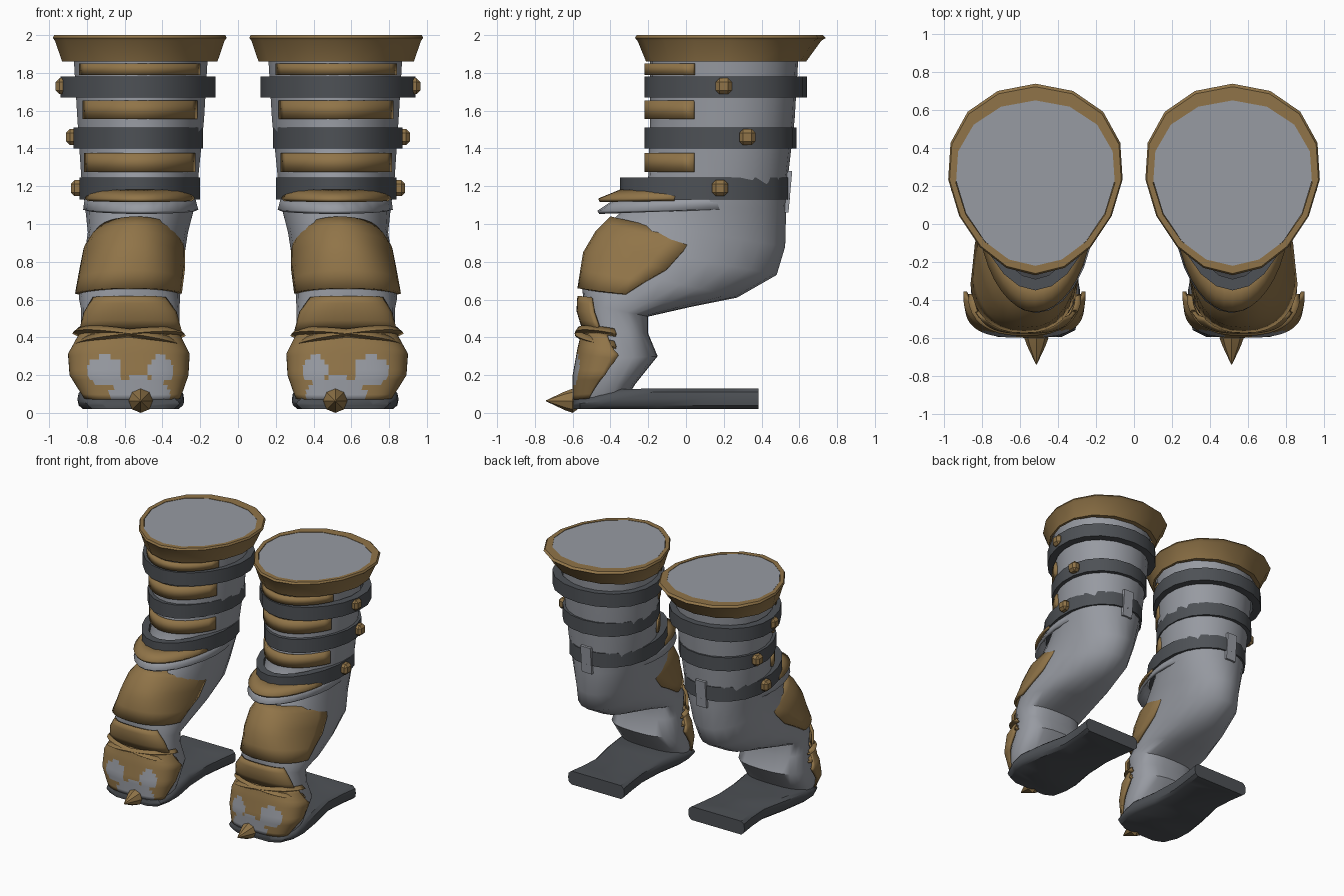
import bpy, bmesh, math
from mathutils import Vector

if "Cube" in bpy.data.objects:
    bpy.data.objects.remove(bpy.data.objects["Cube"])


def material(name, rgb):
    m = bpy.data.materials.new(name)
    m.diffuse_color = (*rgb, 1)
    m.use_nodes = True
    m.node_tree.nodes["Principled BSDF"].inputs["Base Color"].default_value = m.diffuse_color
    return m


GREY = material("grey_cloth", (0.31, 0.325, 0.36))
GOLD = material("old_gold", (0.28, 0.175, 0.065))
DARK = material("dark_leather", (0.075, 0.082, 0.092))


def finish(name, bm, mats, solid=0.0, angle=35, closed=True):
    """Make the object, smooth it and mirror it for the other leg."""
    if closed:
        bmesh.ops.recalc_face_normals(bm, faces=bm.faces[:])
    me = bpy.data.meshes.new(name)
    bm.to_mesh(me)
    bm.free()
    for m in mats:
        me.materials.append(m)
    ob = bpy.data.objects.new(name, me)
    bpy.context.collection.objects.link(ob)
    bpy.ops.object.select_all(action='DESELECT')
    ob.select_set(True)
    bpy.context.view_layer.objects.active = ob
    bpy.ops.object.shade_smooth_by_angle(angle=math.radians(angle))
    if solid:
        s = ob.modifiers.new("thickness", 'SOLIDIFY')
        s.thickness = solid
    mir = ob.modifiers.new("other_leg", 'MIRROR')
    mir.use_mirror_merge = False
    return ob


def power(v, p):
    return math.copysign(abs(v) ** p, v)


def section(fy, fz, by, bz, xc, rx, sq=1.0, ang=180, n=24, egg=0.0, skew=0.0):
    """Egg-shaped section from a front point to a back point, or its front arc."""
    full = ang >= 180
    pts = []
    for k in range(n if full else n + 1):
        t = math.radians(-ang + 2 * ang * k / n)
        c, s = power(math.cos(t), sq), power(math.sin(t), sq)
        f = (1 - c) / 2
        x = rx * s * (1 - egg * c)
        pts.append(Vector((xc + x, fy + (by - fy) * f, fz + (bz - fz) * f + skew * x)))
    return pts


def loft(rings, wrap=True, caps=False, loop=False):
    bm = bmesh.new()
    rows = [[bm.verts.new(p) for p in r] for r in rings]
    n = len(rows[0])
    for i in range(len(rows) if loop else len(rows) - 1):
        a, b = rows[i], rows[(i + 1) % len(rows)]
        for j in range(n if wrap else n - 1):
            k = (j + 1) % n
            bm.faces.new((a[j], b[j], b[k], a[k]))
    if caps:
        bm.faces.new(rows[0])
        bm.faces.new(rows[-1][::-1])
    return bm


def blend(rows, steps):
    """Insert evenly spaced in-between sections."""
    out = []
    for a, b in zip(rows, rows[1:]):
        out += [[u + (v - u) * k / steps for u, v in zip(a, b)] for k in range(steps)]
    return out + [rows[-1]]


def plate(name, rows, steps=2, n=16, thick=0.02, egg=0.0, skew=0.0, rule=None):
    """Curved front plate; each row is a section with its arc angle."""
    rings = [section(*r, n=n, egg=egg, skew=skew) for r in blend(rows, steps)]
    bm = loft(rings, wrap=False)
    if rule:
        for f in bm.faces:
            f.material_index = int(rule(f.calc_center_median()))
    return finish(name, bm, [GOLD, GREY], thick, closed=False)


# Leg body: shaft, calf, ankle and instep
body = [
    (-.19, 1.97, .60, 1.97, .515, .36, 1), (-.19, 1.55, .575, 1.55, .515, .335, 1),
    (-.20, 1.25, .54, 1.25, .52, .31, 1), (-.28, 1.12, .53, 1.07, .52, .29, 1),
    (-.38, 1.03, .525, .88, .53, .265, 1), (-.49, .92, .48, .73, .55, .265, 1),
    (-.53, .80, .27, .61, .565, .265, 1), (-.55, .66, .02, .56, .575, .268, .9),
    (-.54, .58, -.20, .51, .57, .26, .8), (-.52, .44, -.20, .42, .57, .26, .75),
    (-.56, .28, -.15, .30, .575, .285, .75), (-.58, .15, -.27, .15, .57, .28, .7),
    (-.58, .06, -.32, .07, .56, .25, .7)]
finish("leg_body", loft([section(*r, egg=.13 if r[1] > 1.1 else .04) for r in body],
                        caps=True), [GREY], angle=50)


def band(name, front, back, z0, z1, x0, x1, mat, flare=0.0, inset=.06, n=20):
    xc, rx = (x0 + x1) / 2, (x1 - x0) / 2
    prof = [(inset, z0), (0, z0), (-flare, z1), (inset, z1)]
    rings = [section(front + d, z, back - d, z, xc, rx - d, egg=.14, n=n) for d, z in prof]
    return finish(name, loft(rings, loop=True), [mat])


# Flared top cuff with the flat lining inside it
cuff = [(.09, 1.86), (.065, 1.86), (.015, 1.97), (0, 1.985), (.01, 2.0), (.055, 2.0), (.055, 1.97)]
finish("top_cuff", loft([section(-.27 + d * .9, z, .74 - d * 1.6, z, .52, .46 - d * .75,
                                 egg=.14, n=16) for d, z in cuff], loop=True), [GOLD])
finish("cuff_lining", loft([section(-.225, z, .69, z, .52, .42, egg=.14, n=16)
                            for z in (1.997, 1.975)], caps=True), [GREY])

# Dark straps round the shaft
for i, (f, b, z0, z1, x0, x1) in enumerate([
        (-.22, .64, 1.67, 1.78, .12, .94), (-.22, .585, 1.40, 1.51, .185, .87),
        (-.35, .55, 1.13, 1.245, .20, .84)]):
    band(f"strap_{i + 1}", f, b, z0, z1, x0, x1, DARK)

# Studs on the outside of the straps
for i, (x, y, z) in enumerate([(.93, .20, 1.73), (.875, .325, 1.46), (.85, .18, 1.19)]):
    bm = bmesh.new()
    bmesh.ops.create_cube(bm, size=1)
    for v in bm.verts:
        v.co = Vector((v.co.x * .07 + x, v.co.y * .085 + y, v.co.z * .085 + z))
    bmesh.ops.bevel(bm, geom=bm.edges[:], offset=.02, segments=1, affect='EDGES')
    finish(f"stud_{i + 1}", bm, [GOLD], angle=20)

# Gold plates between the straps
for i, (z0, z1, w) in enumerate([(1.79, 1.85, .365), (1.555, 1.655, .345), (1.275, 1.375, .335)]):
    plate(f"shaft_plate_{i + 1}", [(-.22, z, .60, z, .52, w, 1, 68) for z in (z1, z0)],
          steps=1, egg=.13, thick=.03)

# Grey skirt, gold apron and small tab under the lowest strap
finish("knee_skirt", loft([section(-.35, 1.15, .52, 1.15, .52, .29, egg=.1),
                           section(-.47, 1.07, .49, 1.08, .515, .305, egg=.1)]),
       [GREY], solid=.02, closed=False)
plate("knee_apron", [(-.33, 1.19, .5, 1.19, .52, .27, 1, 75),
                     (-.465, 1.135, .5, 1.135, .52, .30, 1, 80)], egg=.08)
bm = bmesh.new()
bmesh.ops.create_cube(bm, size=1)
for v in bm.verts:
    v.co = Vector((v.co.x * .09 + .52, v.co.y * .035 + .535 + v.co.z * .02, v.co.z * .22 + 1.17))
finish("back_tab", bm, [GREY])

# Shin, ankle and instep armour
plate("shin_plate", [(-.40, 1.04, .53, .83, .54, .235, 1, 87),
                     (-.48, .96, .50, .75, .55, .27, .9, 88),
                     (-.545, .85, .44, .65, .56, .28, .85, 86),
                     (-.575, .66, .05, .59, .58, .285, .85, 82)])
plate("ankle_plate", [(-.575, .62, -.28, .59, .575, .21, .8, 65),
                      (-.58, .54, -.24, .52, .57, .26, .75, 68),
                      (-.55, .44, -.22, .42, .57, .285, .75, 70)])


def bare_patch(p):
    """Grey toe cap and the two bare areas above it."""
    if p.y > -.40:
        return False
    spots = [(.52, .09, .16, .10), (.41, .23, .07, .07), (.70, .22, .10, .08)]
    return any(((p.x - x) / a) ** 2 + ((p.z - z) / b) ** 2 < 1 for x, z, a, b in spots)


plate("instep_plate", [(-.55, .44, -.20, .38, .575, .27, .8, 80),
                       (-.575, .34, -.17, .28, .578, .322, .75, 92),
                       (-.60, .20, -.22, .20, .577, .315, .7, 88),
                       (-.60, .07, -.30, .09, .56, .26, .65, 75)],
      steps=5, n=48, rule=bare_patch)
for i, skew in enumerate((.14, -.10)):
    plate(f"ankle_fold_{i + 1}", [(-.575, .445, -.12, .36, .575, .275, .8, 85),
                                  (-.59, .42, -.12, .33, .577, .30, .8, 88),
                                  (-.56, .40, -.12, .32, .577, .27, .8, 85)],
          steps=1, skew=skew, thick=.012)

# Sole: rounded slab, thin at the toe, waisted, square at the heel
rings = []
for y, x0, x1, top in [(-.595, .38, .72, .07), (-.56, .31, .80, .08), (-.45, .285, .845, .10),
                       (-.35, .285, .85, .125), (-.15, .32, .82, .13), (.08, .33, .77, .13),
                       (.25, .31, .78, .13), (.385, .29, .80, .13)]:
    b, m = .03, (top + .02) / 2
    rings.append([Vector((x, y, z)) for x, z in [
        (x0 + b, .02), (x1 - b, .02), (x1 - .006, .04), (x1, m), (x1 - .006, top - .02),
        (x1 - b, top), (x0 + b, top), (x0 + .006, top - .02), (x0, m), (x0 + .006, .04)]])
finish("sole", loft(rings, caps=True), [DARK], angle=40)

# Toe spike
spike = [(-.56, .035), (-.60, .064), (-.64, .05), (-.74, .003)]
finish("toe_spike", loft([[Vector((.515 + r * math.sin(k * math.pi / 4), y,
                                   .064 + r * math.cos(k * math.pi / 4))) for k in range(8)]
                          for y, r in spike], caps=True), [GOLD])
